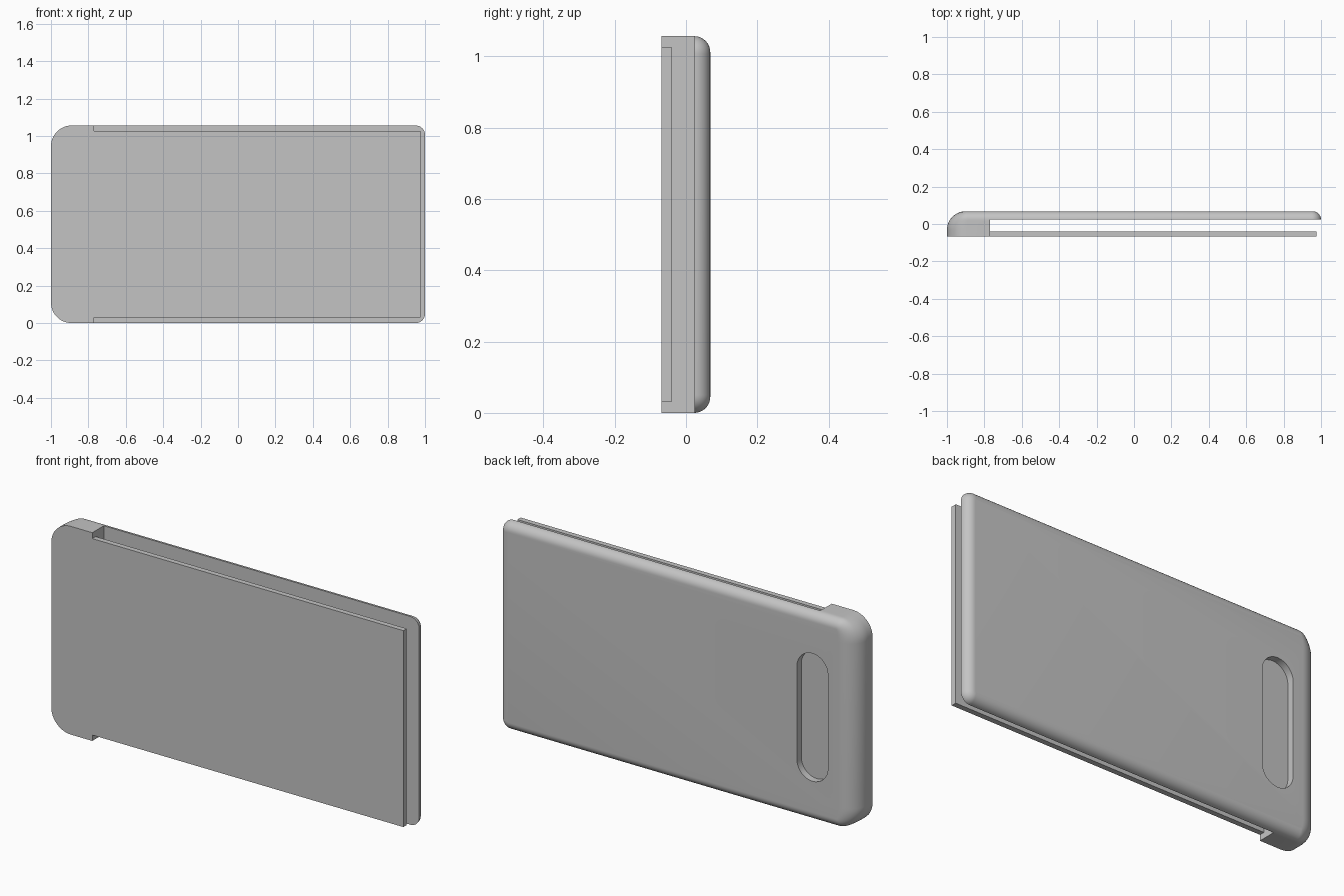
import bpy, bmesh
from math import sin, cos, pi, sqrt

if "Cube" in bpy.data.objects:
    bpy.data.objects.remove(bpy.data.objects["Cube"])

HEIGHT, HALF_DEPTH = 1.056, 0.068
BIG, SMALL = 0.1, 0.045          # edge rounding: closed end, other three sides
CORNER_CLOSED, CORNER_OPEN = 0.11, 0.05

grey = bpy.data.materials.new("plain grey")
grey.use_nodes = True
grey.diffuse_color = (0.55, 0.55, 0.55, 1)
grey.node_tree.nodes["Principled BSDF"].inputs["Base Color"].default_value = (0.55, 0.55, 0.55, 1)


def loft(name, rings):
    """Solid through rings of points, capped at both ends."""
    bm = bmesh.new()
    loops = [[bm.verts.new(p) for p in ring] for ring in rings]
    count = len(loops[0])
    for a, b in zip(loops, loops[1:]):
        for i in range(count):
            j = (i + 1) % count
            bm.faces.new((a[i], a[j], b[j], b[i]))
    bm.faces.new(loops[0])
    bm.faces.new(loops[-1])
    bmesh.ops.recalc_face_normals(bm, faces=bm.faces[:])
    mesh = bpy.data.meshes.new(name)
    bm.to_mesh(mesh)
    bm.free()
    mesh.materials.append(grey)
    obj = bpy.data.objects.new(name, mesh)
    bpy.context.collection.objects.link(obj)
    return obj


def box(name, x0, x1, y0, y1, z0, z1):
    return loft(name, [[(x0, y, z0), (x1, y, z0), (x1, y, z1), (x0, y, z1)] for y in (y0, y1)])


def inset(y, radius):
    rise = max(0, y - (HALF_DEPTH - radius))
    return radius - sqrt(max(0, radius ** 2 - rise ** 2))


def outline(y, steps=12):
    """Rounded rectangle at depth y, drawn in by the edge rounding."""
    left, side = inset(y, BIG), inset(y, SMALL)
    x0, x1, z0, z1 = left - 1, 1 - side, side, HEIGHT - side
    closed = (CORNER_CLOSED - left, CORNER_CLOSED - side)
    open_end = (CORNER_OPEN - side,) * 2
    corners = [(x1, z1, -1, -1, open_end), (x0, z1, 1, -1, closed),
               (x0, z0, 1, 1, closed), (x1, z0, -1, 1, open_end)]
    points = []
    for k, (x, z, sx, sz, (rx, rz)) in enumerate(corners):
        for i in range(steps + 1):
            a = (k + i / steps) * pi / 2
            points.append((x + sx * rx + rx * cos(a), y, z + sz * rz + rz * sin(a)))
    return points


def stadium(y, x, z, radius, half_straight, steps=16):
    points = []
    for k, side in enumerate((1, -1)):
        for i in range(steps + 1):
            a = (k + i / steps) * pi
            points.append((x + radius * cos(a), y, z + side * half_straight + radius * sin(a)))
    return points


# Sleeve body: closed at one end, with rounded back edges
start = HALF_DEPTH - BIG
levels = [-HALF_DEPTH] + [start + (HALF_DEPTH - SMALL - start) * i / 6 for i in range(6)]
levels += [HALF_DEPTH - SMALL + SMALL * sin(i / 10 * pi / 2) for i in range(11)]
body = loft("sleeve_body", [outline(y) for y in levels])

# Cutters: open gap, trimmed front plate edges, shallow recess in the back
inner = -0.77
cutters = [
    box("gap_cutter", inner, 1.3, -0.041, 0.024, -0.3, 1.3),
    box("end_trim_cutter", 0.975, 1.4, -0.2, 0, -0.4, 1.4),
    box("top_trim_cutter", inner, 1.5, -0.3, 0, HEIGHT - 0.03, 1.5),
    box("bottom_trim_cutter", inner, 1.5, -0.3, 0, -0.5, 0.03),
    loft("recess_cutter", [stadium(y, -0.757, HEIGHT / 2, 0.087, 0.237) for y in (0.033, 0.2)]),
]
bpy.ops.object.select_all(action='DESELECT')
bpy.context.view_layer.objects.active = body
body.select_set(True)
for cutter in cutters:
    cutter.hide_render = True
    cut = body.modifiers.new(cutter.name, 'BOOLEAN')
    cut.operation, cut.solver, cut.object = 'DIFFERENCE', 'EXACT', cutter
    bpy.ops.object.modifier_apply(modifier=cut.name)
for cutter in cutters:
    bpy.data.objects.remove(cutter)

bpy.ops.object.shade_smooth_by_angle(angle=pi / 6)
